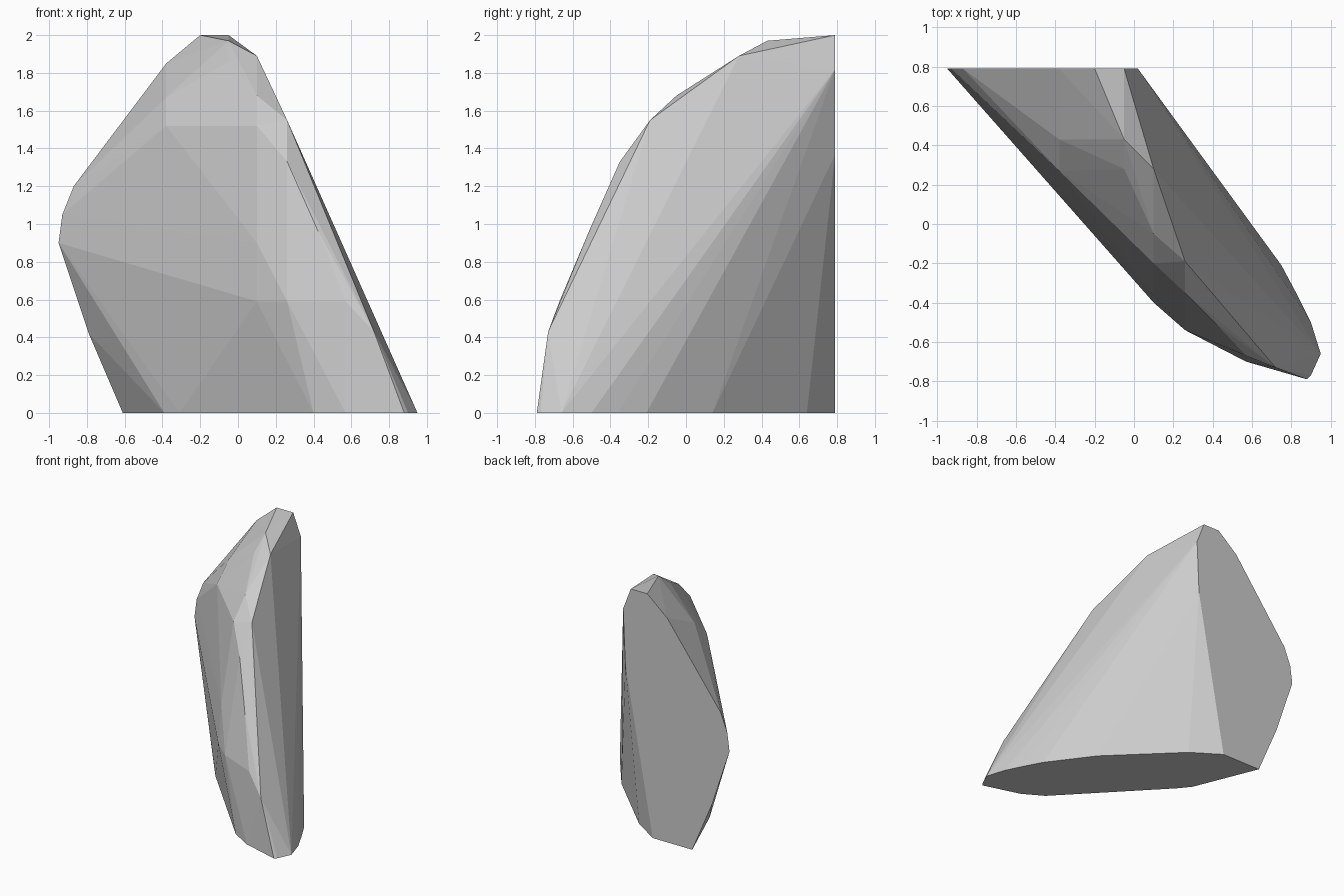
import bpy, bmesh

if "Cube" in bpy.data.objects:
    bpy.data.objects.remove(bpy.data.objects["Cube"])

# outline of the flat back side (x, z) at y = 0.79
BACK_Y = 0.79
back = [(-0.61, 0), (-0.25, 0), (0.0, 1.37), (0.02, 1.82), (-0.05, 2.0), (-0.2, 2.0),
        (-0.38, 1.85), (-0.87, 1.2), (-0.93, 1.05), (-0.95, 0.9), (-0.79, 0.42)]

# outline of the flat base (x, y) at z = 0
base = [(-0.02, 0.64), (0.49, 0.14), (0.75, -0.21), (0.83, -0.36), (0.9, -0.5),
        (0.95, -0.66), (0.9, -0.77), (0.88, -0.79), (0.57, -0.7), (0.4, -0.6),
        (-0.31, 0.15), (-0.39, 0.25)]

# corners of the chipped front and ridge
front = [(-0.05, 0.43, 1.97), (0.1, 0.28, 1.89), (0.26, -0.19, 1.55),
         (-0.38, 0.43, 1.67), (-0.05, 0.28, 1.86), (0.1, -0.05, 1.68),
         (-0.38, 0.27, 1.52), (0.1, -0.2, 1.52), (0.26, -0.35, 1.33),
         (0.42, -0.51, 0.97), (0.57, -0.67, 0.59), (0.72, -0.73, 0.43),
         (0.1, -0.36, 0.9), (0.1, -0.4, 0.59), (0.26, -0.5, 0.74), (0.26, -0.54, 0.59)]

points = [(x, BACK_Y, z) for x, z in back] + [(x, y, 0) for x, y in base] + front

# solid stone wrapped around the corners
bm = bmesh.new()
for p in points:
    bm.verts.new(p)
hull = bmesh.ops.convex_hull(bm, input=bm.verts)
loose = {v for v in hull["geom_interior"] + hull["geom_unused"] if isinstance(v, bmesh.types.BMVert)}
bmesh.ops.delete(bm, geom=list(loose), context='VERTS')
bmesh.ops.dissolve_limit(bm, angle_limit=0.01, verts=bm.verts, edges=bm.edges)
bmesh.ops.recalc_face_normals(bm, faces=bm.faces)

mesh = bpy.data.meshes.new("rock")
bm.to_mesh(mesh)
bm.free()
rock = bpy.data.objects.new("rock", mesh)
bpy.context.collection.objects.link(rock)

# stone colour
stone = bpy.data.materials.new("stone_grey")
stone.diffuse_color = (0.6, 0.6, 0.6, 1)
stone.use_nodes = True
stone.node_tree.nodes["Principled BSDF"].inputs["Base Color"].default_value = stone.diffuse_color
mesh.materials.append(stone)
